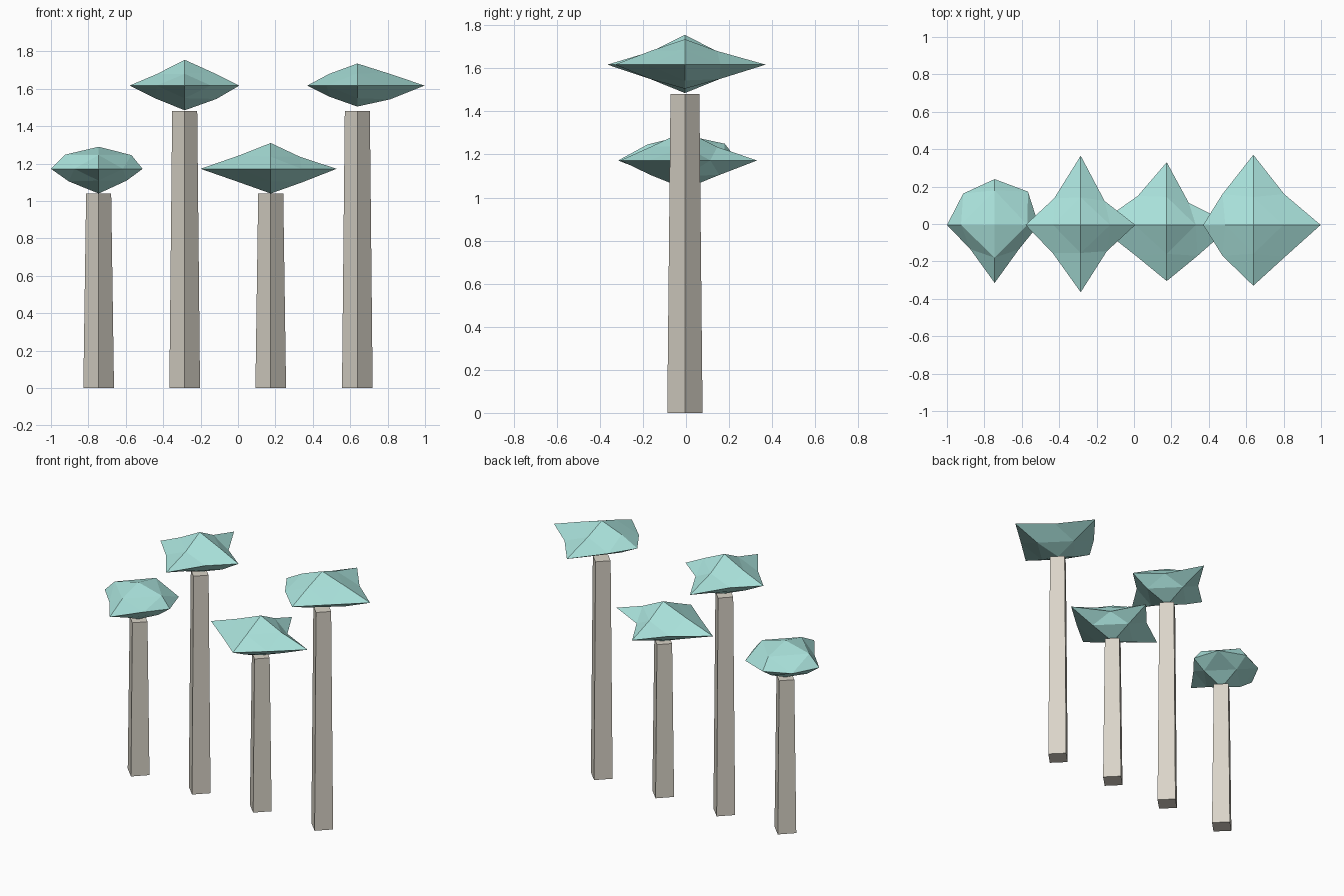
import bpy, bmesh

if "Cube" in bpy.data.objects:
    bpy.data.objects.remove(bpy.data.objects["Cube"])

CY = -0.005    # shared depth axis of the row
SQUASH = 0.42  # vertical flattening of the crown edge points


def material(name, rgb):
    m = bpy.data.materials.new(name)
    m.diffuse_color = (*rgb, 1)
    m.use_nodes = True
    m.node_tree.nodes["Principled BSDF"].inputs["Base Color"].default_value = m.diffuse_color
    return m


leaf = material("leaf", (0.40, 0.76, 0.71))
bark = material("bark", (0.70, 0.66, 0.58))


def trunk(name, x, height):
    # four-sided tapered post with its corners on the axes
    bpy.ops.mesh.primitive_cone_add(vertices=4, radius1=0.082, radius2=0.067,
                                    depth=height, location=(x, CY, height / 2))
    ob = bpy.context.object
    ob.name = name
    ob.data.materials.append(bark)


def crown(name, x, z, tips, around, side, depth):
    # octahedron with every edge split; tips = -x, +x, -y, +y, -z, +z reach
    # around: edge points (--, +-, -+, ++); side / depth: same in xz / yz
    bm = bmesh.new()
    tip, mid = {}, {}
    for i, r in enumerate(tips):
        p = [0, 0, 0]
        p[i // 2] = r if i % 2 else -r
        tip[i // 2, i % 2] = bm.verts.new(p)
    for a, b, reach in ((0, 1, around), (0, 2, side), (1, 2, depth)):
        for i, r in enumerate(reach):
            sa, sb = i % 2, i // 2
            p = [0, 0, 0]
            p[a] = r if sa else -r
            p[b] = (r if sb else -r) * (SQUASH if b == 2 else 1)
            mid[a, b, sa, sb] = bm.verts.new(p)
    for sx in (0, 1):
        for sy in (0, 1):
            for sz in (0, 1):
                xy, xz, yz = mid[0, 1, sx, sy], mid[0, 2, sx, sz], mid[1, 2, sy, sz]
                for tri in ((tip[0, sx], xy, xz), (tip[1, sy], yz, xy),
                            (tip[2, sz], xz, yz), (xy, yz, xz)):
                    bm.faces.new(tri if (sx + sy + sz) % 2 else tri[::-1])
    bmesh.ops.recalc_face_normals(bm, faces=bm.faces)
    me = bpy.data.meshes.new(name)
    bm.to_mesh(me)
    bm.free()
    me.materials.append(leaf)
    ob = bpy.data.objects.new(name, me)
    ob.location = (x, CY, z)
    bpy.context.collection.objects.link(ob)


# x, trunk height, crown centre height, crown tips, edge points
trees = [
    (-0.745, 1.04, 1.172, (0.255, 0.235, 0.31, 0.245, 0.132, 0.118),
     (0.13, 0.13, 0.168, 0.178), (0.16, 0.15, 0.18, 0.175), (0.15, 0.15, 0.175, 0.185)),
    (-0.285, 1.48, 1.617, (0.295, 0.292, 0.36, 0.37, 0.132, 0.138),
     (0.15, 0.14, 0.142, 0.128), (0.16, 0.17, 0.148, 0.158), (0.16, 0.16, 0.15, 0.148)),
    (0.175, 1.04, 1.172, (0.375, 0.352, 0.3, 0.335, 0.132, 0.138),
     (0.165, 0.165, 0.155, 0.118), (0.17, 0.17, 0.17, 0.155), (0.16, 0.16, 0.155, 0.15)),
    (0.638, 1.48, 1.617, (0.268, 0.36, 0.325, 0.375, 0.112, 0.118),
     (0.165, 0.17, 0.165, 0.165), (0.145, 0.175, 0.15, 0.16), (0.16, 0.16, 0.155, 0.15)),
]
for n, (x, h, z, tips, around, side, depth) in enumerate(trees, 1):
    trunk(f"trunk_{n}", x, h)
    crown(f"crown_{n}", x, z, tips, around, side, depth)
